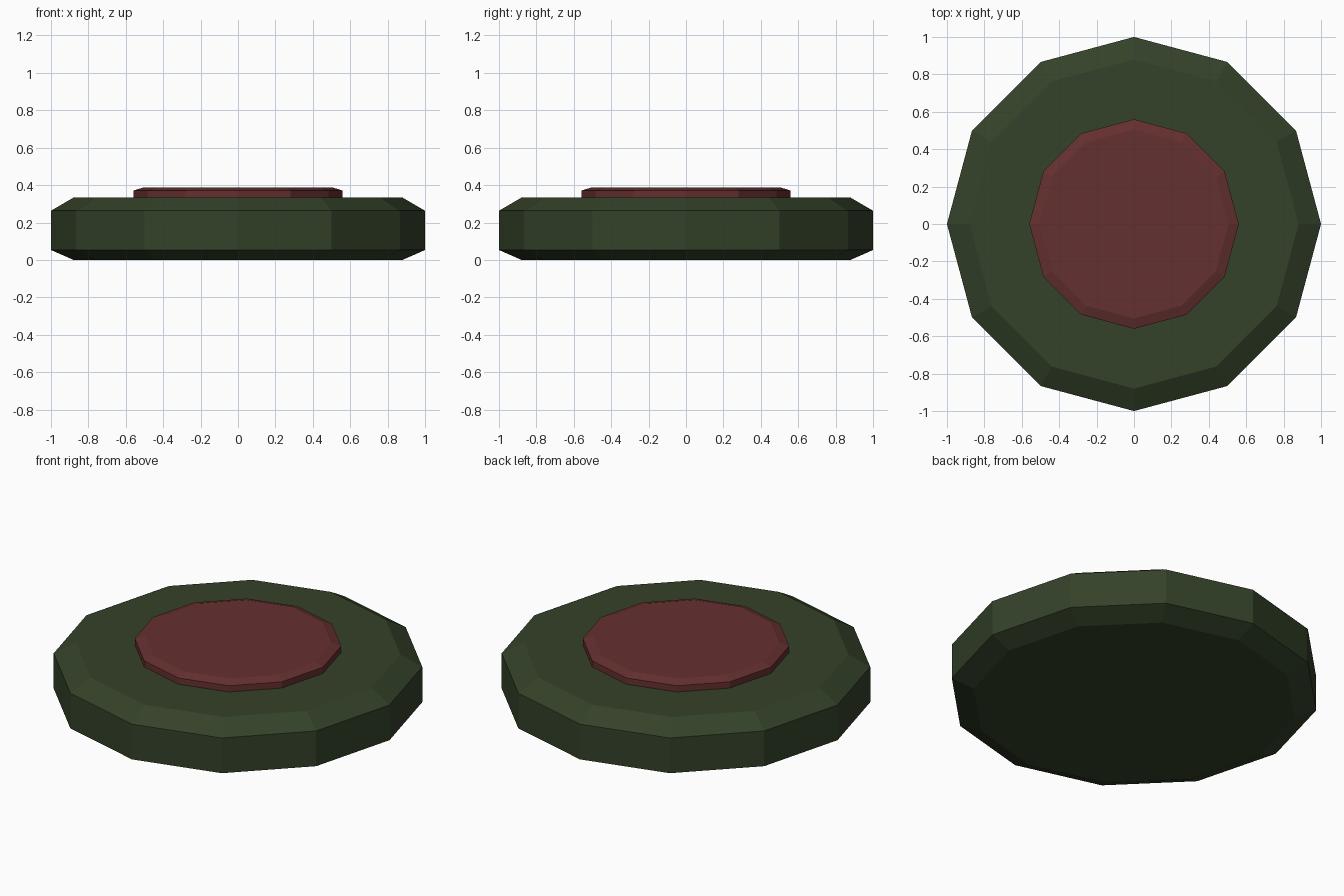
import bpy, bmesh, math

if "Cube" in bpy.data.objects:
    bpy.data.objects.remove(bpy.data.objects["Cube"])

SIDES = 12


def material(name, rgb):
    mat = bpy.data.materials.new(name)
    mat.diffuse_color = (*rgb, 1)
    mat.use_nodes = True
    mat.node_tree.nodes["Principled BSDF"].inputs["Base Color"].default_value = mat.diffuse_color
    return mat


def lathe(name, profile, mat):
    """Closed twelve-sided solid from (radius, height) pairs, bottom to top."""
    bm = bmesh.new()
    rings = [[bm.verts.new((r * math.cos(math.tau * i / SIDES),
                            r * math.sin(math.tau * i / SIDES), z))
              for i in range(SIDES)] for r, z in profile]
    for low, high in zip(rings, rings[1:]):
        for i in range(SIDES):
            j = (i + 1) % SIDES
            bm.faces.new((low[i], low[j], high[j], high[i]))
    bm.faces.new(rings[0][::-1])
    bm.faces.new(rings[-1])
    mesh = bpy.data.meshes.new(name)
    bm.to_mesh(mesh)
    bm.free()
    mesh.materials.append(mat)
    obj = bpy.data.objects.new(name, mesh)
    bpy.context.collection.objects.link(obj)
    return obj


green = material("dark green", (0.034, 0.054, 0.022))
red = material("dark red", (0.130, 0.029, 0.029))

# Wide base with bevelled rims
lathe("base_disc", [(0.88, 0), (1, 0.053), (1, 0.263), (0.88, 0.333)], green)

# Raised centre button, slightly sunk into the base
lathe("centre_button", [(0.56, 0.32), (0.56, 0.37), (0.505, 0.388)], red)
